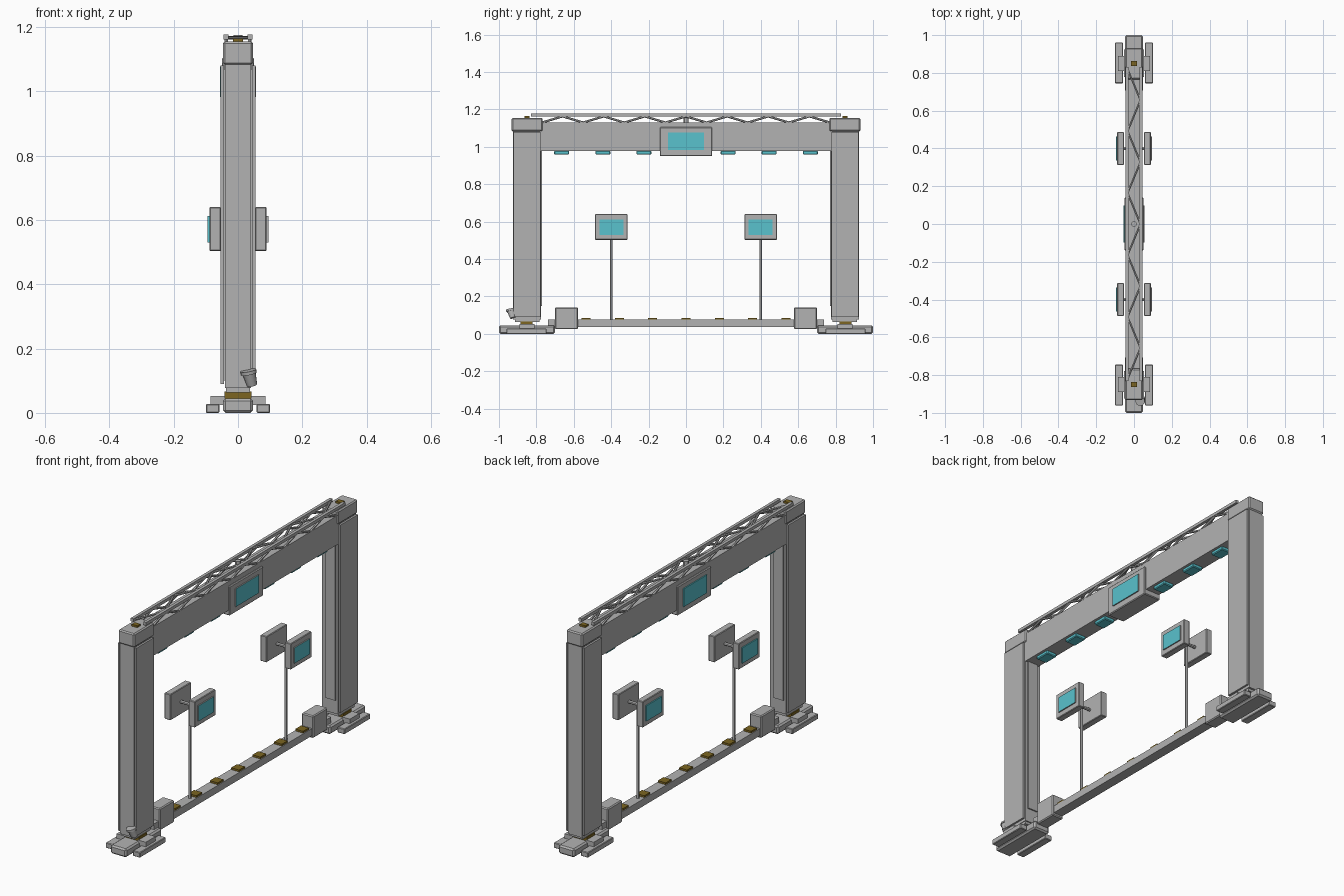
import bpy, bmesh, math
from mathutils import Vector

if "Cube" in bpy.data.objects:
    bpy.data.objects.remove(bpy.data.objects["Cube"])


def material(name, rgb):
    m = bpy.data.materials.new(name)
    m.diffuse_color = (*rgb, 1)
    m.use_nodes = True
    m.node_tree.nodes["Principled BSDF"].inputs["Base Color"].default_value = m.diffuse_color
    return m


GREY = material("light grey", (0.45, 0.45, 0.45))
TEAL = material("screen teal", (0.10, 0.54, 0.61))
GOLD = material("dark gold", (0.20, 0.13, 0.015))


def finish(name, bm, mats):
    mesh = bpy.data.meshes.new(name)
    bm.to_mesh(mesh)
    bm.free()
    for m in mats:
        mesh.materials.append(m)
    ob = bpy.data.objects.new(name, mesh)
    bpy.context.collection.objects.link(ob)
    return ob


def box(name, x, y, z, mat=GREY, bevel=0.0):
    """Box from (min, max) ranges on each axis."""
    bm = bmesh.new()
    bmesh.ops.create_cube(bm, size=1)
    for v in bm.verts:
        v.co = [(r[0] + r[1]) / 2 + c * abs(r[1] - r[0]) for r, c in zip((x, y, z), v.co)]
    if bevel:
        bmesh.ops.bevel(bm, geom=bm.edges[:], offset=bevel, segments=1, affect='EDGES')
    return finish(name, bm, [mat])


def rod(name, a, b, r1, r2=None, sides=12, mat=GREY):
    """Cylinder or cone from point a to point b."""
    a, b = Vector(a), Vector(b)
    d = b - a
    bm = bmesh.new()
    bmesh.ops.create_cone(bm, cap_ends=True, segments=sides, radius1=r1,
                          radius2=r1 if r2 is None else r2, depth=d.length)
    bm.transform(d.to_track_quat('Z', 'Y').to_matrix().to_4x4())
    bmesh.ops.translate(bm, verts=bm.verts, vec=(a + b) / 2)
    ob = finish(name, bm, [mat])
    if sides > 8:
        bpy.context.view_layer.objects.active = ob
        ob.select_set(True)
        bpy.ops.object.shade_smooth_by_angle()
        ob.select_set(False)
    return ob


def screen(name, s, x0, x1, y, z):
    """Display plate on side s: teal all over at -x, teal outer face only at +x."""
    ob = box(name, sorted((s * x0, s * x1)), y, z, TEAL)
    if s > 0:
        ob.data.materials.append(GREY)
        for p in ob.data.polygons:
            p.material_index = 0 if p.normal.x > 0.9 else 1


for s, side in ((-1, "front"), (1, "back")):
    def yr(a, b):
        return sorted((s * a, s * b))

    # Base with side feet
    box(side + "_base", (-0.047, 0.047), yr(0.70, 1.0), (0, 0.045), bevel=0.008)
    for t, lr in ((-1, "left"), (1, "right")):
        box(f"{side}_{lr}_foot", sorted((t * 0.058, t * 0.1)), yr(0.745, 0.96), (0, 0.028), bevel=0.003)
        box(f"{side}_{lr}_foot_bracket", sorted((t * 0.04, t * 0.085)), yr(0.81, 0.89), (0.024, 0.052))
    box(side + "_base_joint", (-0.042, 0.042), yr(0.82, 0.885), (0.044, 0.066), GOLD)
    box(side + "_column_neck", (-0.038, 0.038), yr(0.782, 0.915), (0.064, 0.08))

    # Column with side panels, inner strip and cap
    box(side + "_column", (-0.041, 0.041), yr(0.776, 0.926), (0.078, 1.09))
    for t, lr in ((-1, "left"), (1, "right")):
        box(f"{side}_{lr}_column_panel", sorted((t * 0.044, t * 0.054)), yr(0.779, 0.923), (0.09, 1.08))
        box(f"{side}_{lr}_panel_spacer", sorted((t * 0.040, t * 0.045)), yr(0.787, 0.915), (0.1, 1.07))
    box(side + "_inner_strip", (-0.028, 0.028), yr(0.769, 0.778), (0.15, 0.977))
    box(side + "_column_cap", (-0.047, 0.047), yr(0.766, 0.932), (1.083, 1.155), bevel=0.006)
    box(side + "_cap_marker", (-0.016, 0.016), yr(0.837, 0.863), (1.15, 1.165), GOLD)

    # Drive box on the floor beam
    box(side + "_drive_box", (-0.034, 0.034), yr(0.578, 0.70), (0.025, 0.142), bevel=0.005)

    # Pole with a pair of display panels
    rod(side + "_pole", (0, s * 0.4, 0.07), (0, s * 0.4, 0.575), 0.007)
    rod(side + "_panel_bar", (-0.06, s * 0.4, 0.57), (0.06, s * 0.4, 0.57), 0.008)
    for t, lr in ((-1, "left"), (1, "right")):
        box(f"{side}_{lr}_display_box", sorted((t * 0.053, t * 0.089)), yr(0.313, 0.487), (0.503, 0.64), bevel=0.003)
        screen(f"{side}_{lr}_display", t, 0.087, 0.095, yr(0.335, 0.463), (0.53, 0.612))

# Floor beam with gold pads
box("floor_beam", (-0.027, 0.027), (-0.738, 0.738), (0.038, 0.076))
for i in range(-3, 4):
    y = i * 0.178
    box("floor_pad", (-0.023, 0.023), (y - 0.024, y + 0.024), (0.074, 0.086), GOLD)

# Top beam with lamps underneath
box("top_beam", (-0.042, 0.042), (-0.78, 0.78), (0.977, 1.13))
for y in (-0.665, -0.445, -0.225, 0.225, 0.445, 0.665):
    box("beam_lamp", (-0.03, 0.03), (y - 0.04, y + 0.04), (0.959, 0.979), TEAL, 0.004)

# Central screen housing
box("screen_housing", (-0.05, 0.05), (-0.14, 0.14), (0.95, 1.105), bevel=0.004)
for t, lr in ((-1, "left"), (1, "right")):
    screen(lr + "_main_screen", t, 0.048, 0.056, (-0.097, 0.097), (0.983, 1.078))

# Roof truss: two rails, side zigzags and a flat zigzag between them
for t, lr in ((-1, "left"), (1, "right")):
    x = t * 0.037
    box(lr + "_truss_rail", (x - 0.008, x + 0.008), (-0.83, 0.83), (1.161, 1.177))
    for i in range(14):
        y, hi = -0.77 + i * 0.11, i % 2
        rod(lr + "_truss_brace", (x, y, 1.163 if hi else 1.13),
            (x, y + 0.11, 1.13 if hi else 1.163), 0.006, sides=6)
for i in range(10):
    y, t = -0.82 + i * 0.164, (-1) ** i
    rod("truss_cross_brace", (-t * 0.034, y, 1.167), (t * 0.034, y + 0.164, 1.167), 0.006, sides=6)
rod("truss_centre_post", (0, 0, 1.125), (0, 0, 1.176), 0.014)

# Small angled spotlight at the foot of the front column
rod("spotlight_body", (0.044, -0.925, 0.086), (0.034, -0.936, 0.125), 0.016, 0.021, 16)
rod("spotlight_rim", (0.034, -0.936, 0.122), (0.032, -0.938, 0.132), 0.025, 0.025, 16)
